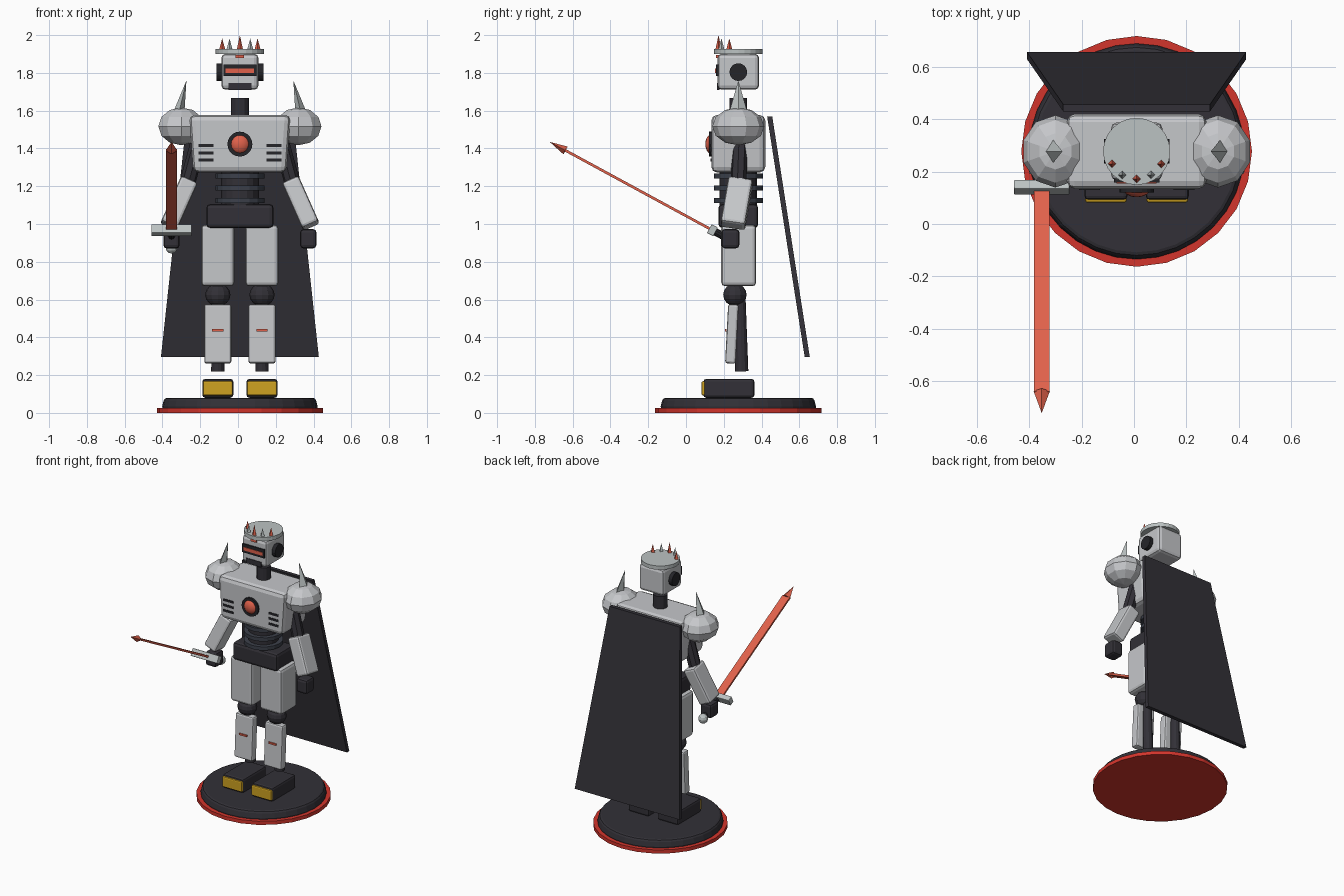
import bpy, bmesh, math
from mathutils import Vector, Matrix, Euler

if "Cube" in bpy.data.objects:
    bpy.data.objects.remove(bpy.data.objects["Cube"])

CENTRE = Vector((0.01, 0.277, 0))


def material(name, r, g, b):
    m = bpy.data.materials.new(name)
    m.use_nodes = True
    m.diffuse_color = (r, g, b, 1)
    bsdf = next(n for n in m.node_tree.nodes if n.type == 'BSDF_PRINCIPLED')
    bsdf.inputs["Base Color"].default_value = (r, g, b, 1)
    return m


ARMOUR = material("light armour", .56, .57, .59)
SILVER = material("silver", .50, .54, .54)
DARK = material("dark frame", .032, .030, .038)
BLACK = material("black trim", .018, .018, .022)
STEEL = material("blue steel", .045, .052, .07)
RED = material("base red", .65, .035, .025)
GLOW = material("glowing red", .75, .12, .07)
GOLD = material("gold", .62, .36, .015)


def finish(name, bm, matrix, mat, bevel=0):
    bm.transform(matrix)
    bmesh.ops.recalc_face_normals(bm, faces=bm.faces)
    me = bpy.data.meshes.new(name)
    bm.to_mesh(me)
    bm.free()
    me.materials.append(mat)
    ob = bpy.data.objects.new(name, me)
    ob.location = CENTRE
    bpy.context.collection.objects.link(ob)
    if bevel:
        mod = ob.modifiers.new("Bevel", 'BEVEL')
        mod.width, mod.segments = bevel, 2
    return ob


def box(name, loc, size, mat, bevel=0, rot=(0, 0, 0), taper=1):
    bm = bmesh.new()
    bmesh.ops.create_cube(bm, size=1)
    for v in bm.verts:
        if v.co.z < 0:
            v.co.x *= taper
    turn = Euler([math.radians(a) for a in rot]).to_matrix().to_4x4()
    return finish(name, bm, Matrix.Translation(loc) @ turn @ Matrix.Diagonal((*size, 1)), mat, bevel)


def rod(name, a, b, r1, r2, mat, sides=12, flat=1, bevel=0):
    a, b = Vector(a), Vector(b)
    bm = bmesh.new()
    bmesh.ops.create_cone(bm, cap_ends=True, segments=sides, radius1=r1, radius2=r2,
                          depth=(b - a).length)
    turn = (b - a).to_track_quat('Z', 'Y').to_matrix().to_4x4()
    return finish(name, bm, Matrix.Translation((a + b) / 2) @ turn @ Matrix.Diagonal((1, flat, 1, 1)),
                  mat, bevel)


def ball(name, loc, radii, mat, u=12, v=8):
    bm = bmesh.new()
    bmesh.ops.create_uvsphere(bm, u_segments=u, v_segments=v, radius=1)
    return finish(name, bm, Matrix.Translation(loc) @ Matrix.Diagonal((*radii, 1)), mat)


# Display base
rod("base_ring", (0, 0, 0), (0, 0, .026), .44, .44, RED, 24)
rod("base_plinth", (0, 0, .02), (0, 0, .08), .415, .40, DARK, 32, bevel=.015)

# Legs and arms, mirrored
for s, side in ((1, "left"), (-1, "right")):
    x = .117 * s
    box(side + "_foot", (x, -.05, .13), (.164, .27, .1), DARK, .015)
    box(side + "_toe_plate", (x, -.184, .13), (.158, .022, .076), GOLD, .008)
    rod(side + "_lower_leg", (x, .018, .22), (x, .01, .62), .035, .028, DARK)
    box(side + "_shin_guard", (x, -.034, .418), (.143, .056, .313), ARMOUR, .012, (-3, 0, 0))
    box(side + "_shin_light", (x, -.066, .437), (.06, .009, .012), GLOW)
    ball(side + "_knee", (x, -.018, .625), (.067, .062, .06), DARK)
    box(side + "_thigh", (x, .002, .833), (.175, .185, .325), ARMOUR, .02)

    rod(side + "_upper_arm", (.215 * s, .01, 1.45), (.285 * s, 0, 1.19), .042, .042, DARK, 8)
    box(side + "_forearm", (.323 * s, -.008, 1.11), (.095, .13, .265), ARMOUR, .015,
        (-9, -24 * s, 0))
    box(side + "_hand", (.362 * s, -.042, .922), (.087, .095, .102), DARK, .018)

    ball(side + "_pauldron", (.31 * s, 0, 1.517), (.128, .138, .1), ARMOUR, 10, 6)
    rod(side + "_pauldron_spike", (.326 * s, 0, 1.575), (.283 * s, 0, 1.76), .053, 0, SILVER, 4, .6)

    for i in range(3):
        box(f"{side}_vent_{i + 1}", (.18 * s, -.142, 1.415 - .038 * i), (.08, .009, .016), BLACK)
    rod(side + "_ear_disc", (.085 * s, 0, 1.804), (.125 * s, 0, 1.804), .047, .047, BLACK, 16)

# Torso
box("pelvis", (0, 0, 1.042), (.355, .21, .127), DARK, .02)
rod("waist", (0, 0, 1.08), (0, 0, 1.3), .1, .1, DARK, 16)
for i in range(3):
    z = 1.125 + .065 * i
    rod(f"waist_ring_{i + 1}", (0, 0, z - .013), (0, 0, z + .013), .13, .13, STEEL, 16)
box("chest", (0, 0, 1.425), (.536, .286, .305), ARMOUR, .03, taper=.92)
rod("core_rim", (0, -.13, 1.423), (0, -.156, 1.423), .066, .066, BLACK, 20)
core = ball("core", (0, -.14, 1.423), (.053, .035, .053), GLOW, 16, 10)
core.data.shade_smooth()
rod("neck", (0, 0, 1.5), (0, 0, 1.667), .047, .047, DARK)

# Head
box("head", (0, 0, 1.806), (.196, .22, .19), ARMOUR, .022)
box("visor", (0, -.111, 1.814), (.174, .016, .062), BLACK)
box("visor_slit", (0, -.118, 1.812), (.152, .009, .024), GLOW)
box("chin_grille", (0, -.107, 1.728), (.122, .014, .036), DARK)
box("brow_gem", (0, -.112, 1.887), (.046, .014, .016), GLOW)

# Crown
rod("crown_band", (0, 0, 1.899), (0, 0, 1.926), .128, .128, SILVER, 24)
for i in range(-2, 3):
    a = math.radians(31.5 * i)
    p = Vector((.105 * math.sin(a), -.105 * math.cos(a), 1.92))
    height = .08 if i == 0 else .062
    rod(f"crown_spike_{i + 3}", p, p + Vector((0, 0, height)), .017, 0,
        SILVER if i % 2 else GLOW, 4)

# Cape: a flared slab leaning back towards the hem
bm = bmesh.new()
bmesh.ops.create_cube(bm, size=1)
for v in bm.verts:
    top = v.co.z > 0
    v.co.x *= .56 if top else .836
    v.co.y = (.166 if top else .365) + v.co.y * .027
    v.co.z = 1.57 if top else .295
finish("cape", bm, Matrix.Identity(4), DARK)

# Sword, held forward and raised
TILT = 28.5
grip = Vector((-.362, -.137, .967))
aim = Vector((0, -math.cos(math.radians(TILT)), math.sin(math.radians(TILT))))


def along(t):
    return grip + aim * t


box("sword_guard", grip, (.212, .038, .052), SILVER, .004, (-TILT, 0, 0))
box("sword_blade", along(.45), (.058, .88, .014), GLOW, 0, (-TILT, 0, 0))
rod("sword_tip", along(.885), along(.98), .031, 0, GLOW, 4, .75)
rod("sword_handle", along(0), along(-.18), .02, .02, BLACK, 10)
ball("sword_pommel", along(-.19), (.033, .033, .033), SILVER, 10, 6)
